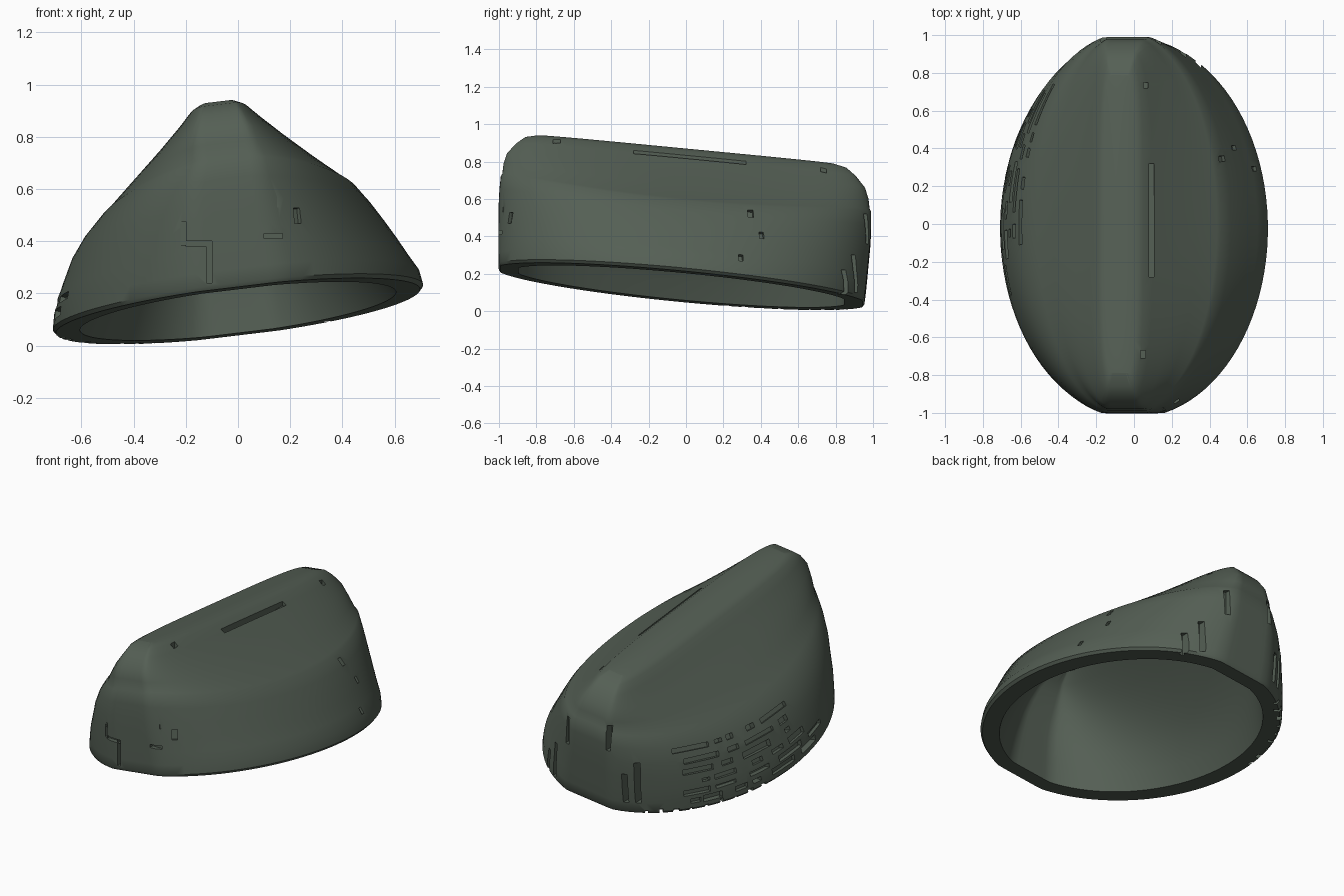
import bpy, bmesh, math, random
from mathutils import Vector, Matrix

if "Cube" in bpy.data.objects:
    bpy.data.objects.remove(bpy.data.objects["Cube"])

random.seed(4)
SEG = 96

# Outer rings from rim to ridge: height, centre x, half width, half length, end rise, squareness
OUTER = [
    (0.000, 0.000, 0.697, 0.968, 0.00, 2.0),
    (0.015, 0.000, 0.709, 0.978, 0.00, 2.0),
    (0.070, -0.005, 0.699, 0.982, 0.00, 2.0),
    (0.130, -0.018, 0.672, 0.986, 0.02, 2.0),
    (0.200, -0.027, 0.637, 0.990, 0.04, 2.0),
    (0.270, -0.037, 0.600, 0.994, 0.06, 2.0),
    (0.340, -0.040, 0.553, 0.994, 0.08, 2.0),
    (0.405, -0.037, 0.497, 0.990, 0.09, 2.0),
    (0.418, -0.038, 0.478, 0.982, 0.09, 2.0),
    (0.500, -0.050, 0.378, 0.976, 0.06, 2.2),
    (0.600, -0.060, 0.256, 0.957, 0.02, 2.7),
    (0.680, -0.068, 0.165, 0.908, 0.00, 3.3),
    (0.720, -0.073, 0.120, 0.858, 0.00, 4.0),
    (0.738, -0.076, 0.088, 0.790, 0.00, 4.0),
]
# Lining vault, same columns
INNER = [
    (0.000, 0.000, 0.605, 0.870, 0.00, 2.0),
    (0.100, -0.010, 0.556, 0.872, 0.02, 2.0),
    (0.200, -0.025, 0.495, 0.872, 0.05, 2.0),
    (0.300, -0.035, 0.418, 0.862, 0.05, 2.1),
    (0.400, -0.048, 0.322, 0.842, 0.04, 2.3),
    (0.500, -0.060, 0.210, 0.810, 0.02, 2.7),
    (0.580, -0.068, 0.115, 0.770, 0.00, 3.3),
    (0.632, -0.075, 0.050, 0.700, 0.00, 4.0),
]


def spow(v, p):
    return math.copysign(abs(v) ** p, v)


def place(x, y, h):
    """Shear the upright shape onto the tilted rim plane."""
    return Vector((x, y, 0.13 + 0.12 * x - 0.096 * y + h))


def ring_point(ring, t):
    h, cx, a, b, rise, n = ring
    c, s = math.cos(t), math.sin(t)
    x = cx + a * spow(c, 2 / n)
    y = b * max(-1, min(1, 1.025 * spow(s, 2 / n)))      # flattened ends
    cy = -0.025 * (1 - min(h / 0.4, 1))
    return place(x, y + cy, h + rise * s * s)


def new_object(name, bm, mat=None):
    mesh = bpy.data.meshes.new(name)
    bm.to_mesh(mesh)
    bm.free()
    ob = bpy.data.objects.new(name, mesh)
    bpy.context.collection.objects.link(ob)
    if mat:
        mesh.materials.append(mat)
    return ob


green = bpy.data.materials.new("dark olive green")
green.diffuse_color = (0.09, 0.115, 0.09, 1)
green.use_nodes = True
green.node_tree.nodes["Principled BSDF"].inputs["Base Color"].default_value = green.diffuse_color

# Hollow cap shell: outer loft, lining loft and the rim between them
bm = bmesh.new()
loops = [[bm.verts.new(ring_point(r, 2 * math.pi * (i + 0.5) / SEG)) for i in range(SEG)]
         for r in INNER[::-1] + OUTER]
for lo, hi in zip(loops, loops[1:]):
    for i in range(SEG):
        j = (i + 1) % SEG
        bm.faces.new((lo[i], lo[j], hi[j], hi[i]))


def ridge_cap(ls):
    """Close a ring with strips across the ridge."""
    q = SEG // 4
    right = [ls[(i - q) % SEG] for i in range(2 * q)]
    left = [ls[(-q - 1 - i) % SEG] for i in range(2 * q)]
    for i in range(2 * q - 1):
        bm.faces.new((right[i], right[i + 1], left[i + 1], left[i]))


ridge_cap(loops[0])
ridge_cap(loops[-1])
bmesh.ops.recalc_face_normals(bm, faces=bm.faces)
cap = new_object("cap_shell", bm, green)

# Cutters for slits, seams and worn patches
cut = bmesh.new()


def surface(deg, level):
    k = int(level)
    t = math.radians(deg)
    return ring_point(OUTER[k], t).lerp(ring_point(OUTER[k + 1], t), level - k)


def slot(deg, level, width, height, depth):
    """Box set into the surface, width along the wall and height up it."""
    p = surface(deg, level)
    along = (surface(deg + 1, level) - surface(deg - 1, level)).normalized()
    up = surface(deg, level + 0.3) - surface(deg, level - 0.3)
    up = (up - along * up.dot(along)).normalized()
    out = along.cross(up)
    rot = Matrix((along, up, out)).transposed().to_4x4()
    bmesh.ops.create_cube(cut, size=1, matrix=Matrix.Translation(p) @ rot
                          @ Matrix.Diagonal((width, height, depth * 2, 1)))


def block(lo, hi):
    mid = [(a + b) / 2 for a, b in zip(lo, hi)]
    size = [b - a for a, b in zip(lo, hi)]
    bmesh.ops.create_cube(cut, size=1, matrix=Matrix.Translation(mid) @ Matrix.Diagonal((*size, 1)))


# Long slit beside the ridge and two pinholes
block((0.08, -0.28, 0.775), (0.105, 0.32, 1.0))
block((0.035, -0.71, 0.86), (0.06, -0.67, 1.0))
block((0.05, 0.72, 0.72), (0.075, 0.75, 0.9))

# Stepped seams on the front end
for x0, x1, z0, z1 in [(-0.12, -0.10, 0.24, 0.40), (-0.20, -0.10, 0.38, 0.40), (-0.24, -0.20, 0.45, 0.475),
                       (-0.22, -0.20, 0.385, 0.46), (0.10, 0.17, 0.41, 0.43), (0.15, 0.17, 0.53, 0.59)]:
    block((x0, -1.1, z0), (x1, -0.975, z1))

# Small nicks on the right side
for deg, level, w, h in [(-66, 4.2, 0.03, 0.06), (20, 6.3, 0.03, 0.05), (24, 4.6, 0.025, 0.04), (18, 2.6, 0.025, 0.04)]:
    slot(deg, level, w, h, 0.02)

# Upright slits on the back end
for x, z0, z1, deep in [(-0.16, 0.40, 0.55, 0.03), (0.13, 0.36, 0.52, 0.03), (-0.30, 0.08, 0.33, 0.05),
                        (-0.24, 0.08, 0.26, 0.05), (0.26, 0.10, 0.30, 0.05), (0.34, 0.09, 0.22, 0.05)]:
    y = 0.985 * math.sqrt(1 - (x / 0.7) ** 2)
    block((x - 0.014, y - deep, z0), (x + 0.014, 1.1, z1))

# Ragged worn strips across the left rear
for level in (1.8, 2.6, 3.4, 4.2, 5.0, 5.8):
    deg = 134 + random.uniform(0, 10)
    while deg < 196 - 4 * abs(level - 2):
        width = random.uniform(0.04, 0.24)
        slot(deg + 26 * width, level, width, random.uniform(0.018, 0.04), random.uniform(0.02, 0.04))
        deg += 65 * width + random.uniform(1, 6)

# Notches in the rim at the left rear
for deg in range(118, 170, 6):
    slot(deg, 0.4, random.uniform(0.015, 0.04), random.uniform(0.02, 0.05), 0.03)

cutter = new_object("wear_cutter", cut)
cutter.hide_render = True

mod = cap.modifiers.new("wear", 'BOOLEAN')
mod.operation = 'DIFFERENCE'
mod.solver = 'EXACT'
mod.use_self = True
mod.object = cutter

# Bake the cuts, then smooth everything but the sharp edges
bpy.context.view_layer.update()
baked = bpy.data.meshes.new_from_object(cap.evaluated_get(bpy.context.evaluated_depsgraph_get()))
cap.modifiers.clear()
cap.data = baked
bpy.data.objects.remove(cutter)
cap.data.materials.clear()
cap.data.materials.append(green)
for p in cap.data.polygons:
    p.material_index = 0
bpy.context.view_layer.objects.active = cap
cap.select_set(True)
bpy.ops.object.shade_smooth_by_angle(angle=math.radians(35))
